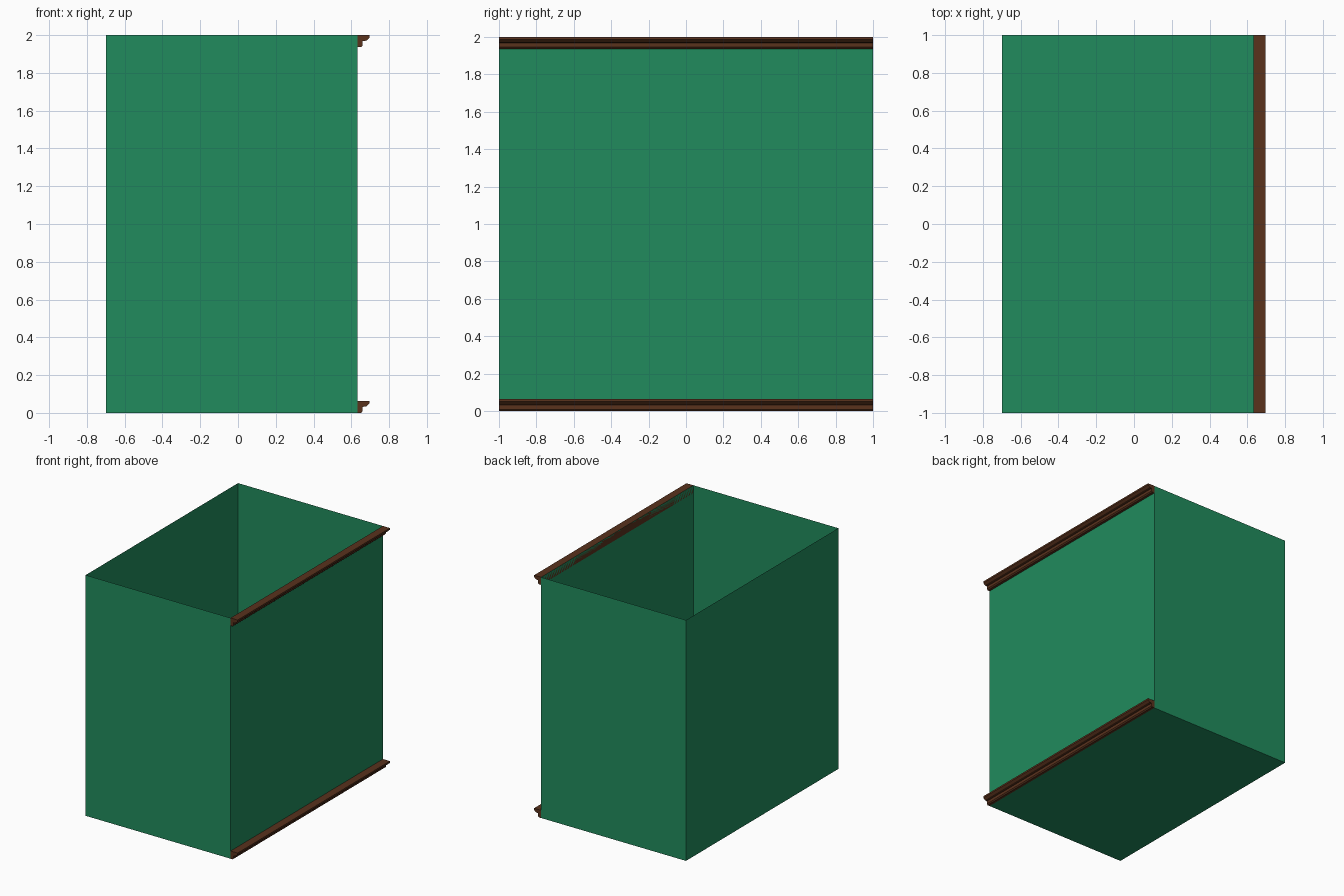
import bpy, bmesh

if "Cube" in bpy.data.objects:
    bpy.data.objects.remove(bpy.data.objects["Cube"])


def material(name, color):
    m = bpy.data.materials.new(name)
    m.diffuse_color = color
    m.use_nodes = True
    m.node_tree.nodes["Principled BSDF"].inputs["Base Color"].default_value = m.diffuse_color
    return m


def make_object(name, bm, mat):
    me = bpy.data.meshes.new(name)
    bm.to_mesh(me)
    bm.free()
    me.materials.append(mat)
    ob = bpy.data.objects.new(name, me)
    bpy.context.collection.objects.link(ob)
    return ob


green = material("wall_green", (0.015, 0.26, 0.11, 1))
brown = material("trim_brown", (0.10, 0.032, 0.012, 1))

X_LEFT, X_RIGHT, TRIM_H = -0.70, 0.632, 0.064

# Open-topped box with sheet-thin walls
bm = bmesh.new()
bmesh.ops.create_cube(bm, size=1)
top = [f for f in bm.faces if f.normal.z > 0.9]
bmesh.ops.delete(bm, geom=top, context='FACES_ONLY')
for v in bm.verts:
    v.co.x = X_RIGHT if v.co.x > 0 else X_LEFT
    v.co.y *= 2
    v.co.z = 2 if v.co.z > 0 else 0
make_object("box_walls", bm, green)

# Trim cross-section: (distance out from the wall, height)
PROFILE = [(0, 0), (0.020, 0), (0.028, 0.009), (0.028, 0.032),
           (0.048, 0.035), (0.064, 0.050), (0.064, TRIM_H), (0, TRIM_H)]


def trim(name, z):
    bm = bmesh.new()
    face = bm.faces.new([bm.verts.new((X_RIGHT + d, -1, z + h)) for d, h in PROFILE])
    ext = bmesh.ops.extrude_face_region(bm, geom=[face], use_keep_orig=True)
    moved = [g for g in ext["geom"] if isinstance(g, bmesh.types.BMVert)]
    bmesh.ops.translate(bm, verts=moved, vec=(0, 2, 0))
    bmesh.ops.recalc_face_normals(bm, faces=bm.faces)
    make_object(name, bm, brown)


# Mouldings along the top and bottom of the right wall
trim("top_trim", 2 - TRIM_H)
trim("bottom_trim", 0)
